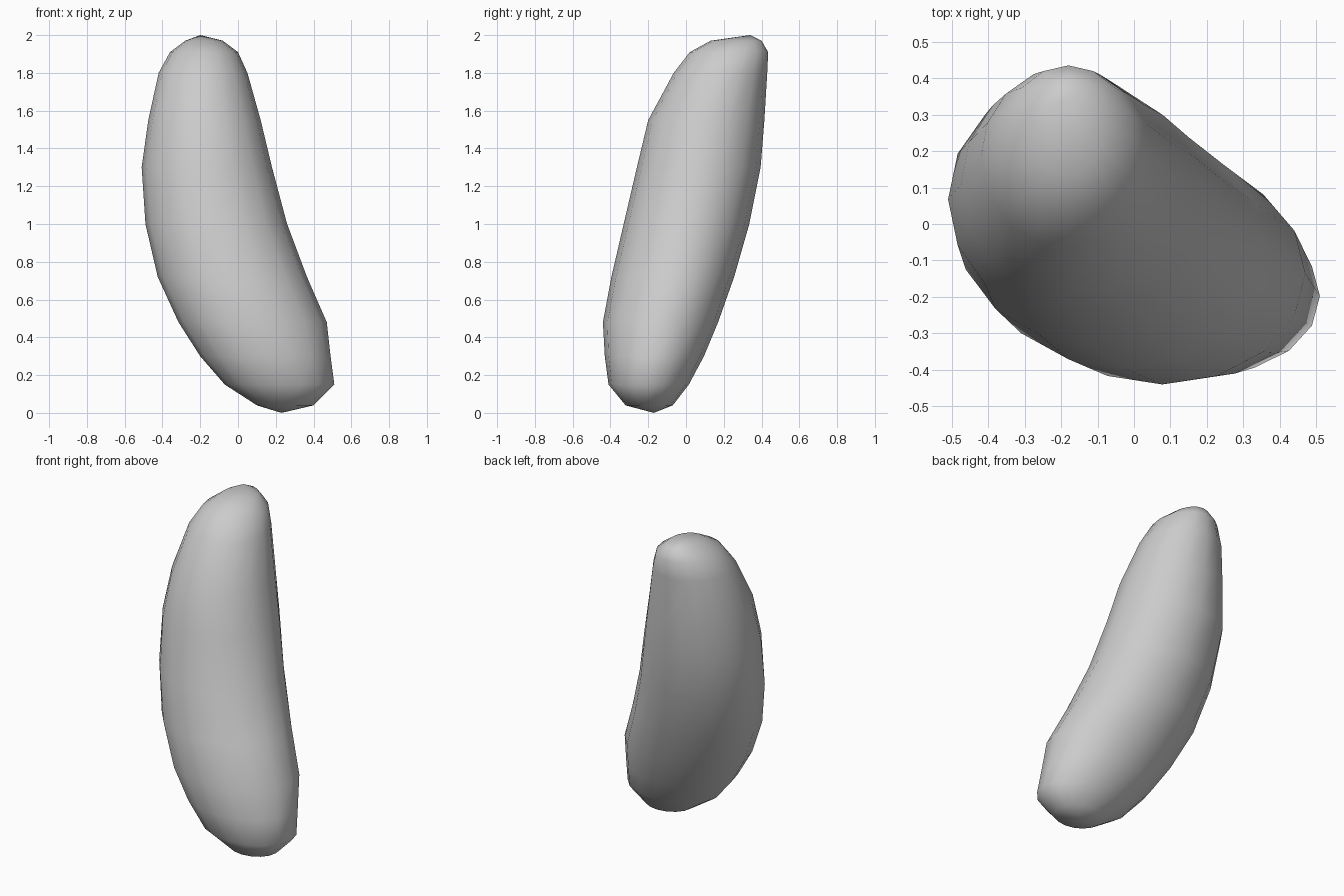
import bpy, bmesh, math

if "Cube" in bpy.data.objects:
    bpy.data.objects.remove(bpy.data.objects["Cube"])

SIDES = 16
# Bean cross-sections: z, x min, x max, y min, y max
SECTIONS = [
    (0.04, 0.10, 0.40, -0.32, -0.07),
    (0.15, -0.07, 0.51, -0.41, 0.015),
    (0.30, -0.20, 0.49, -0.43, 0.095),
    (0.48, -0.315, 0.47, -0.44, 0.17),
    (0.72, -0.425, 0.365, -0.395, 0.255),
    (1.00, -0.49, 0.26, -0.33, 0.335),
    (1.30, -0.51, 0.18, -0.26, 0.395),
    (1.55, -0.475, 0.12, -0.20, 0.415),
    (1.80, -0.42, 0.05, -0.065, 0.43),
    (1.91, -0.36, 0.00, 0.02, 0.435),
    (1.97, -0.28, -0.08, 0.13, 0.40),
]

bm = bmesh.new()


def ring(z, x0, x1, y0, y1):
    cx, cy, rx, ry = (x0 + x1) / 2, (y0 + y1) / 2, (x1 - x0) / 2, (y1 - y0) / 2
    angles = [2 * math.pi * i / SIDES for i in range(SIDES)]
    return [bm.verts.new((cx + rx * math.cos(a), cy + ry * math.sin(a), z)) for a in angles]


# Curved body lofted through the sections
rings = [ring(*s) for s in SECTIONS]
for low, high in zip(rings, rings[1:]):
    for i in range(SIDES):
        j = (i + 1) % SIDES
        bm.faces.new((low[i], low[j], high[j], high[i]))

# Rounded tips
bottom = bm.verts.new((0.23, -0.17, 0.0))
top = bm.verts.new((-0.20, 0.34, 2.0))
for i in range(SIDES):
    j = (i + 1) % SIDES
    bm.faces.new((bottom, rings[0][j], rings[0][i]))
    bm.faces.new((top, rings[-1][i], rings[-1][j]))

bmesh.ops.recalc_face_normals(bm, faces=bm.faces)
for f in bm.faces:
    f.smooth = True
mesh = bpy.data.meshes.new("bean")
bm.to_mesh(mesh)
bm.free()
bpy.context.collection.objects.link(bpy.data.objects.new("bean", mesh))
